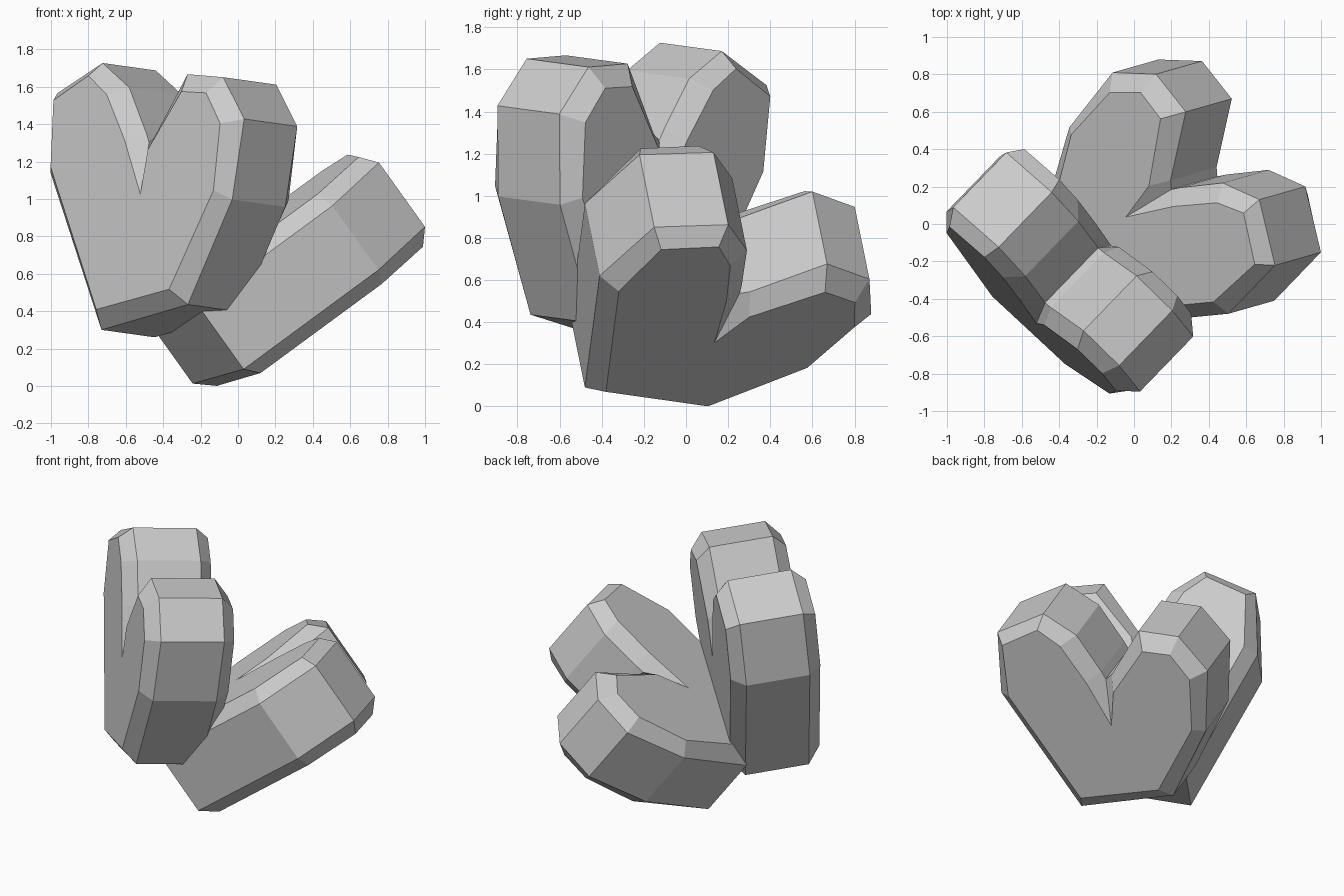
import bpy, bmesh
from mathutils import Vector

if "Cube" in bpy.data.objects:
    bpy.data.objects.remove(bpy.data.objects["Cube"])

# Heart profile: outer rim and inset face outline, starting at the tip
OUTER = [(0, 0), (.897, 0), (1.254, .235), (1.221, .595), (.998, .703),
         (.715, .70), (.655, .695), (.66, .745), (.832, 1.103), (.677, 1.32),
         (.393, 1.351), (.052, 1.08), (-.219, .606)]
INNER = [(.068, .082), (.875, .08), (1.185, .26), (1.166, .54), (1.003, .609),
         (.715, .612), (.39, .58), (.574, .734), (.722, 1.088), (.618, 1.24),
         (.416, 1.254), (.12, 1.05), (-.122, .59)]
BEVEL = .085


def heart(name, tip, u, v, depth, stretch=0.0):
    """Chamfered heart slab: tip is the origin, u and v span its plane."""
    tip, u = Vector(tip), Vector(u).normalized()
    v = Vector(v)
    v = (v - u * v.dot(u)).normalized()
    n = u.cross(v)
    last = len(OUTER) - 1
    bm = bmesh.new()
    rings = []
    for pts, w in ((INNER, -BEVEL), (OUTER, 0), (OUTER, depth), (INNER, depth + BEVEL)):
        ring = []
        for i, (a, b) in enumerate(pts):
            s = 0 if i in (0, last) else stretch
            ring.append(bm.verts.new(tip + u * (a + s) + v * (b + s) + n * w))
        rings.append(ring)
    for r, q in zip(rings, rings[1:]):
        for i in range(len(r)):
            j = (i + 1) % len(r)
            bm.faces.new((r[i], r[j], q[j], q[i]))
    bm.faces.new(rings[0][::-1])
    bm.faces.new(rings[-1])
    bmesh.ops.recalc_face_normals(bm, faces=bm.faces[:])
    mesh = bpy.data.meshes.new(name)
    bm.to_mesh(mesh)
    bm.free()
    obj = bpy.data.objects.new(name, mesh)
    bpy.context.collection.objects.link(obj)
    return obj


# Upright heart at front left, leaning heart at back right
heart("upright_heart", (-.73, -.31, .30), (-.325, .428, .844), (.65, -.56, .505), .41, .06)
heart("leaning_heart", (.03, -.48, .09), (.803, .078, .591), (-.159, .983, .086), .428)
